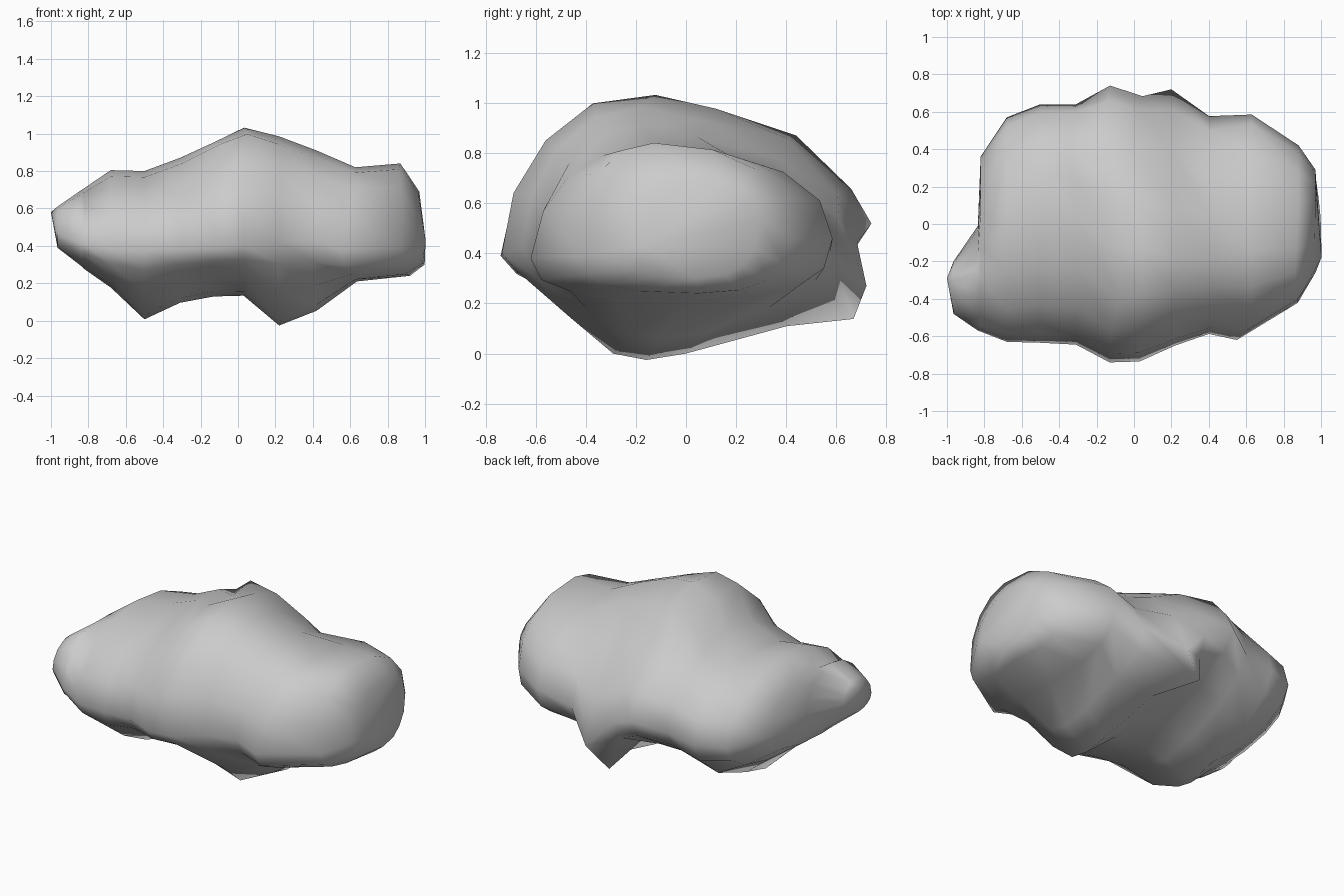
import bpy, bmesh, math
from mathutils import Vector

if "Cube" in bpy.data.objects:
    bpy.data.objects.remove(bpy.data.objects["Cube"])

SIDES = 16

# Cross-sections along x: x, front(y,z), back(y,z), top(y,z), bottom(y,z)
sections = [
    (-0.965, -.48, .46, -.20, .50, -.31, .61, -.35, .39),
    (-0.835, -.57, .41, -.01, .47, -.25, .70, -.28, .29),
    (-0.82, -.575, .41, .36, .45, -.12, .71, -.20, .275),
    (-0.68, -.63, .38, .57, .43, -.03, .805, -.12, .18),
    (-0.50, -.635, .37, .64, .43, .05, .80, -.12, .02),
    (-0.31, -.645, .38, .64, .46, .05, .87, -.12, .10),
    (-0.13, -.74, .39, .74, .52, -.12, .95, -.10, .13),
    (0.03, -.735, .40, .68, .46, -.12, 1.03, -.12, .14),
    (0.22, -.65, .42, .69, .36, -.18, .985, -.14, .00),
    (0.42, -.58, .42, .57, .42, -.18, .91, -.10, .06),
    (0.63, -.59, .40, .585, .46, -.14, .82, .00, .21),
    (0.88, -.42, .39, .42, .46, -.12, .84, .00, .24),
    (0.97, -.26, .42, .29, .53, .04, .69, .00, .30),
]

# Lumps and dents: landmark point the nearest surface is drawn to
landmarks = [
    (-.22, .44, .87), (.04, .67, .15), (.20, .72, .27), (-.50, .39, .16),
    (-.08, -.40, .95), (.55, -.62, .38), (-.50, -.20, .03), (.22, -.29, .00),
    (.22, .00, .00), (.86, -.26, .81), (.92, .05, .24), (.35, .30, .75),
]


def roundness(x, c, s):
    """Exponent of each quarter: 1 is a straight chamfer, 3 is boxy."""
    if x < -0.6:
        return 2.0
    if x > 0.55:
        return 2.2 if s >= 0 else 2.6
    if s < 0:
        return 1.5 if c < 0 else 1.6
    return 2.0 if c < 0 or x < -0.2 else 1.6


def ring_point(sec, a):
    x, yf, zf, yb, zb, yt, zt, yd, zd = sec
    c, s = math.cos(a), math.sin(a)
    e = 2 / roundness(x, c, s)
    yv, zv = (yt, zt) if s >= 0 else (yd, zd)
    yh, zh = (yb, zb) if c >= 0 else (yf, zf)
    return Vector((x, yv + (yh - yv) * abs(c) ** e, zh + (zv - zh) * abs(s) ** e))


bm = bmesh.new()
rings = [[bm.verts.new(ring_point(s, 2 * math.pi * i / SIDES)) for i in range(SIDES)]
         for s in sections]
for r0, r1 in zip(rings, rings[1:]):
    for i in range(SIDES):
        j = (i + 1) % SIDES
        bm.faces.new((r0[i], r0[j], r1[j], r1[i]))

# Close both ends onto a tip
for ring, tip in ((rings[0], (-1, -.29, .58)), (rings[-1], (1, -.18, .43))):
    t = bm.verts.new(tip)
    for i in range(SIDES):
        bm.faces.new((ring[i], ring[(i + 1) % SIDES], t))

# Pull the lumps and dents into place
for p in map(Vector, landmarks):
    near = min(bm.verts, key=lambda v: (v.co - p).length)
    shift, origin = p - near.co, near.co.copy()
    for v in bm.verts:
        v.co += shift * math.exp(-((v.co - origin).length / 0.18) ** 2)

bmesh.ops.recalc_face_normals(bm, faces=bm.faces)
mesh = bpy.data.meshes.new("boulder")
bm.to_mesh(mesh)
bm.free()
boulder = bpy.data.objects.new("boulder", mesh)
bpy.context.collection.objects.link(boulder)
for poly in mesh.polygons:
    poly.use_smooth = True
